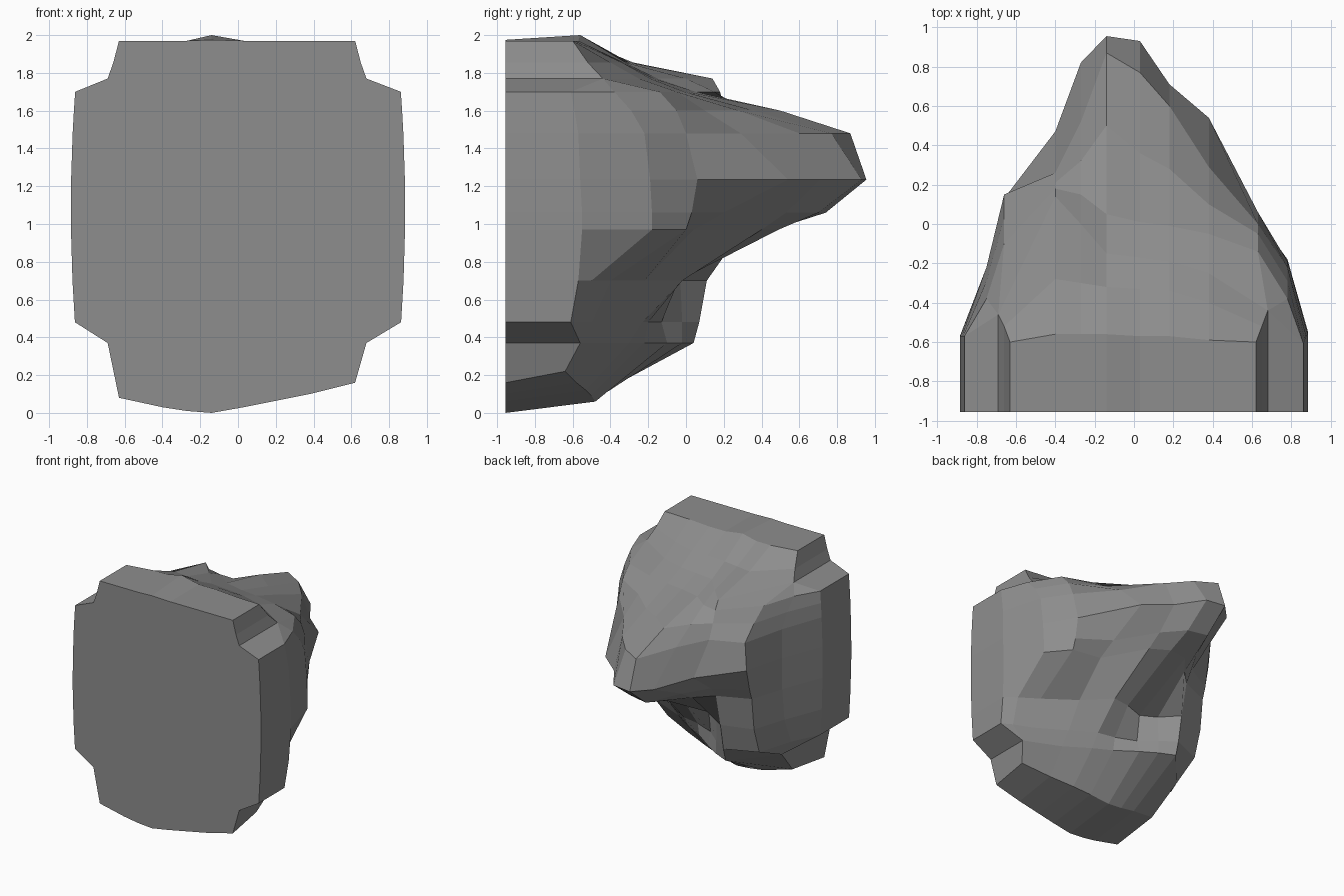
import bpy, bmesh

if "Cube" in bpy.data.objects:
    bpy.data.objects.remove(bpy.data.objects["Cube"])

# Column positions across the rock; short rows use only the inner eight
COLS = [-.885, -.75, -.66, -.40, -.27, -.14, .03, .18, .38, .63, .78, .88]
FRONT_Y = -.955

# Relief of the back: (height, depth at each column), bottom to top
ROWS = [
    (.07, [-.53, -.48, -.48, -.48, -.50, -.53, -.58, -.64]),
    (.37, [-.30, .04, -.02, -.10, -.22, -.30, -.43, -.56]),
    (.48, [-.57, -.34, -.04, .07, -.02, -.13, -.20, -.23, -.35, -.50, -.56, -.61]),
    (.70, [-.57, -.25, .03, .11, -.03, -.10, -.04, -.02, -.22, -.40, -.50, -.57]),
    (.97, [-.57, -.22, .06, .17, .30, .46, .49, .40, .04, .00, -.18, -.55]),
    (1.06, [-.57, -.22, .09, .24, .45, .74, .70, .53, .20, .03, -.18, -.55]),
    (1.235, [-.57, -.22, .13, .47, .82, .955, .93, .71, .54, .06, -.19, -.56]),
    (1.48, [-.57, -.22, .15, .26, .52, .87, .77, .60, .29, .00, -.22, -.57]),
    (1.60, [-.57, -.29, .03, .21, .32, .50, .36, .28, .10, -.05, -.29, -.59]),
    (1.70, [-.57, -.38, -.10, .18, .15, .05, .01, -.01, -.05, -.14, -.38, -.61]),
    (1.77, [-.46, .14, .00, -.15, -.17, -.19, -.25, -.44]),
    (1.855, [-.52, -.28, -.30, -.32, -.33, -.34, -.40, -.52]),
    (1.97, [-.60, -.56, -.56, -.56, -.57, -.57, -.59, -.60]),
]
BOTTOM_Z = [.08, .03, .01, 0, .03, .06, .10, .16]      # slanted lower edge
LAST = len(ROWS) - 1

bm = bmesh.new()
grid = []
for r, (z, depths) in enumerate(ROWS):
    short = len(depths) == 8
    xs = (COLS[2:10] if short else COLS)[:]
    # row ends: narrow at top and bottom, wider at the notch, slight bulge at mid height
    if r in (0, LAST):
        xs[0], xs[-1] = -.63, .62
    elif short:
        wide = .66 if r == LAST - 1 else .69
        xs[0], xs[-1] = -wide, wide - .01
    else:
        wide = .885 - .06 * (z - 1.08) ** 2
        xs[0], xs[-1] = -wide, wide
    line = []
    for c, (x, y) in enumerate(zip(xs, depths)):
        h = BOTTOM_Z[c] + .06 if r == 0 else z
        if r == LAST and c == 3:
            h = 2.0
        line.append(bm.verts.new((x, y, h)))
    # notched corners: repeat the end vertex so every row has the same slots
    if short:
        line = [line[0]] * 2 + line + [line[-1]] * 2
    grid.append(line)


def add_face(loop):
    """Face from a loop, skipping repeated vertices."""
    unique = list(dict.fromkeys(loop))
    if len(unique) > 2:
        bm.faces.new(unique)


# Craggy back surface
for a, b in zip(grid, grid[1:]):
    for i in range(len(COLS) - 1):
        add_face([a[i], b[i], b[i + 1], a[i + 1]])

# Outline walls running to the flat front
rim = grid[0] + [g[-1] for g in grid[1:]] + grid[-1][::-1] + [g[0] for g in grid[::-1]]
rim = list(dict.fromkeys(rim))
flat = []
for v in rim:
    z = v.co.z - .06 if v in grid[0] else min(v.co.z, 1.975)
    flat.append(bm.verts.new((v.co.x, FRONT_Y, z)))
n = len(rim)
for i in range(n):
    j = (i + 1) % n
    bm.faces.new((rim[i], rim[j], flat[j], flat[i]))

# Flat front face
bm.faces.new(flat)
bmesh.ops.recalc_face_normals(bm, faces=bm.faces[:])

mesh = bpy.data.meshes.new("rock")
bm.to_mesh(mesh)
bm.free()
rock = bpy.data.objects.new("rock", mesh)
bpy.context.collection.objects.link(rock)

# Dark grey stone
stone = bpy.data.materials.new("stone")
stone.diffuse_color = (.27, .27, .27, 1)
stone.use_nodes = True
stone.node_tree.nodes["Principled BSDF"].inputs["Base Color"].default_value = stone.diffuse_color
mesh.materials.append(stone)
